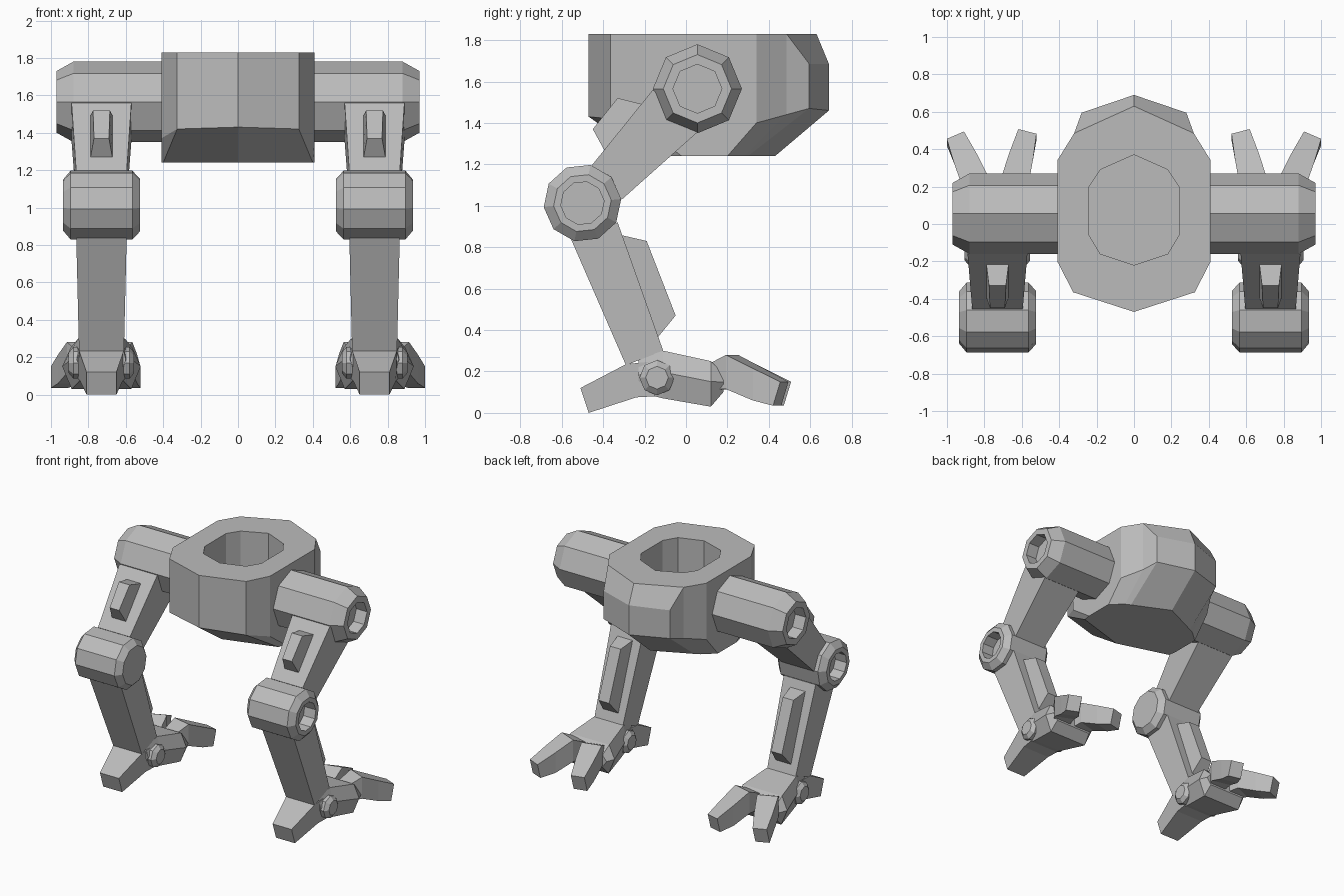
import bpy, bmesh, math

cube = bpy.data.objects.get("Cube")
if cube:
    bpy.data.objects.remove(cube, do_unlink=True)

grey = bpy.data.materials.new("plain grey")
grey.use_nodes = True
colour = (0.5, 0.5, 0.5, 1)
grey.diffuse_color = colour
grey.node_tree.nodes["Principled BSDF"].inputs["Base Color"].default_value = colour


def loft(name, rings, mirrored=True):
    """Skin a stack of equal-length rings and cap both ends."""
    bm = bmesh.new()
    loops = [[bm.verts.new(p) for p in ring] for ring in rings]
    n = len(loops[0])
    for a, b in zip(loops, loops[1:]):
        for i in range(n):
            j = (i + 1) % n
            bm.faces.new((a[i], a[j], b[j], b[i]))
    bm.faces.new(loops[0][::-1])
    bm.faces.new(loops[-1])
    bmesh.ops.remove_doubles(bm, verts=bm.verts[:], dist=0.0005)
    bmesh.ops.recalc_face_normals(bm, faces=bm.faces[:])
    mesh = bpy.data.meshes.new(name)
    bm.to_mesh(mesh)
    bm.free()
    mesh.materials.append(grey)
    obj = bpy.data.objects.new(name, mesh)
    bpy.context.collection.objects.link(obj)
    if mirrored:
        obj.modifiers.new("Mirror", 'MIRROR')
    return obj


def slab(name, points):
    """Side profile of (y, z, half width) spread about the leg centre line."""
    return loft(name, [[(LEG + s * w, y, z) for y, z, w in points] for s in (-1, 1)])


def drum(name, y, z, sides, steps, turn=0):
    """Joint along x from (x, radius) steps."""
    def ring(x, r):
        angles = [turn + math.tau * i / sides for i in range(sides)]
        return [(x, y + r * math.cos(a), z + r * math.sin(a)) for a in angles]
    return loft(name, [ring(x, r) for x, r in steps])


def both_sides(half):
    """Close a half outline running from front centre to back centre."""
    return half + [(-x, y, z) for x, y, z in half[-2:0:-1]]


LEG = 0.73

# Hull with an open well in its top
outline = [(0, -.47), (.325, -.365), (.41, -.2), (.41, .34), (.32, .485)]
top = outline + [(.32, .485), (0, .63)]
middle = outline + [(.28, .595), (0, .69)]
belly = [(0, -.2), (.4, -.08), (.41, -.02), (.41, .2), (.32, .28), (.28, .3), (0, .43)]
well = [(0, -.22), (.18, -.16), (.24, -.06), (.24, .2), (.18, .29), (.18, .29), (0, .37)]
low_heights = [1.43, 1.42, 1.37, 1.4, 1.44, 1.47, 1.46]


def level(pts, z):
    return both_sides([(x, y, z) for x, y in pts])


loft("hull", [
    level(belly, 1.24),
    both_sides([(x, y, z) for (x, y), z in zip(middle, low_heights)]),
    level(middle, 1.685),
    level(top, 1.83),
    level(well, 1.83),
    level(well, 1.55),
], mirrored=False)

# Hip and knee joints with recessed outer ends
drum("hip_joint", .055, 1.565, 8,
     [(.34, .215), (.88, .215), (.97, .165), (.97, .118), (.88, .118)])
drum("knee_joint", -.5, 1.013, 10,
     [(.525, .145), (.565, .188), (.895, .188), (.935, .14), (.935, .105), (.84, .105)],
     math.radians(6))

# Thigh and its front block
slab("thigh", [(-.16, 1.56, .16), (.055, 1.355, .16), (-.31, 1.03, .135), (-.455, 1.195, .135)])
slab("thigh_block", [(-.45, 1.37, .04), (-.33, 1.52, .045), (-.21, 1.49, .06),
                     (-.39, 1.26, .06)])

# Shin and its rear block
slab("shin", [(-.56, .85, .135), (-.33, .92, .135), (-.11, .3, .12), (-.29, .23, .12)])
slab("shin_block", [(-.32, .86, .065), (-.19, .83, .045), (-.05, .47, .045), (-.14, .36, .065)])

# Foot: heel spur, ankle pivot and wedge-shaped body
slab("heel", [(-.51, .12, .08), (-.29, .235, .12), (-.15, .25, .125), (-.15, .08, .125),
              (-.24, .075, .115), (-.47, 0, .08)])
drum("ankle_pivot", -.14, .17, 8, [(.555, .055), (.58, .085), (.88, .085), (.905, .055)])


def foot_section(y, hi, lo, w_top, w_mid, w_low):
    mid = lo + (hi - lo) * .55
    right = [(w_top, hi), (w_mid, mid), (w_low, lo)]
    pts = right + [(-w, z) for w, z in right[::-1]]
    return [(LEG + w, y, z) for w, z in pts]


loft("foot_body", [
    foot_section(-.23, .26, .1, .11, .13, .1),
    foot_section(-.11, .3, .07, .125, .15, .12),
    foot_section(.12, .25, .03, .165, .21, .16),
    foot_section(.18, .19, .1, .15, .185, .15),
])


# Two splayed toes: bent, widest at the knuckle
def toe(name, start, end):
    dx, dy = end[0] - start[0], end[1] - start[1]
    length = math.hypot(dx, dy)
    px, py = dy / length, -dx / length
    rings = []
    for t, hi, lo, w, lean in [(0, .21, .11, .05, 0), (.36, .28, .115, .075, 0),
                               (.68, .215, .06, .066, 0), (1, .15, .035, .05, .035)]:
        x, y = start[0] + dx * t, start[1] + dy * t
        rings.append([(x + s * w * px, y + s * w * py - back, z)
                      for s, z, back in ((-1, hi, 0), (1, hi, 0), (1, lo, lean), (-1, lo, lean))])
    return loft(name, rings)


toe("inner_toe", (.675, .08), (.57, .495))
toe("outer_toe", (.785, .08), (.955, .475))
